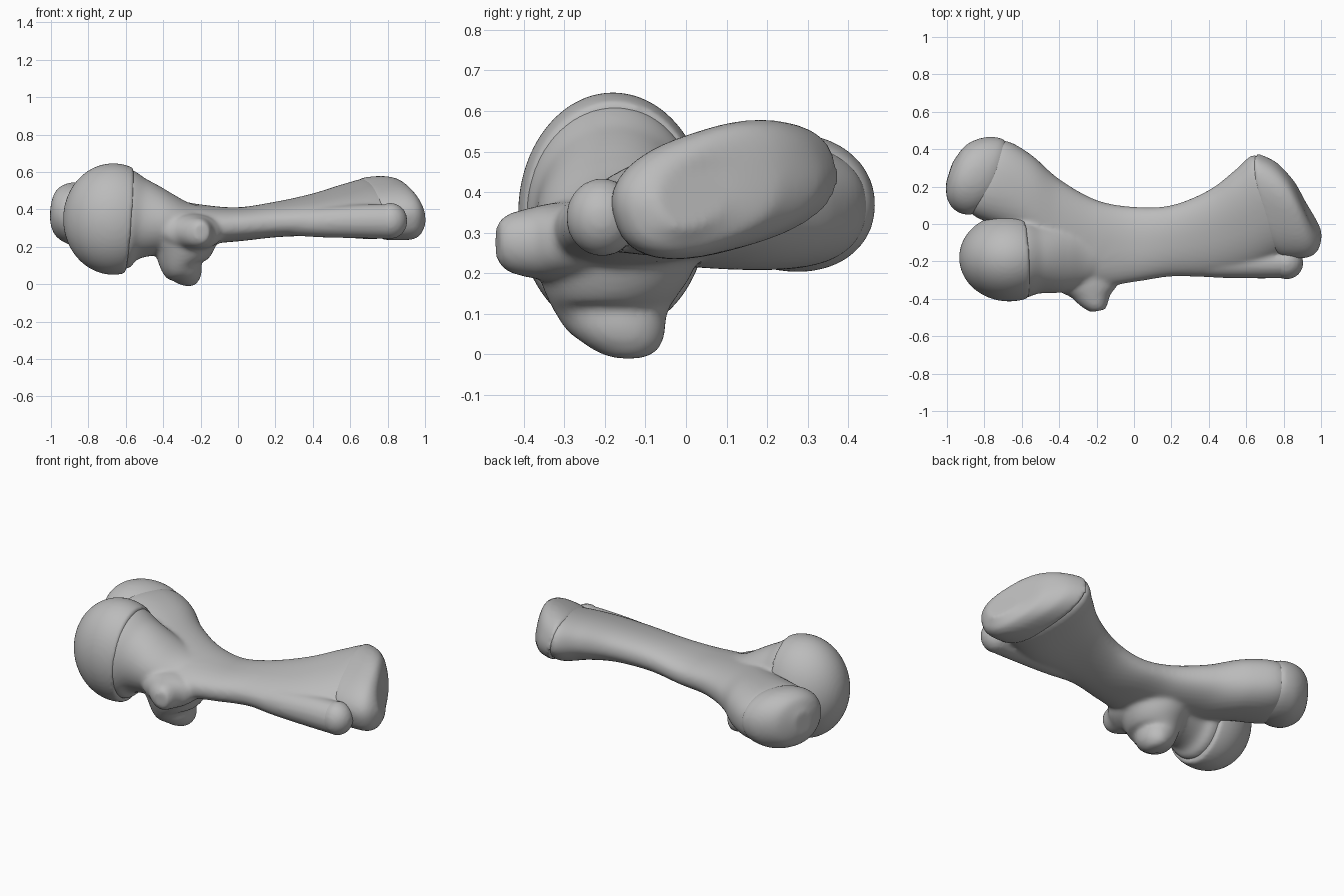
import bpy
import bmesh
import math
from mathutils import Vector, Matrix

cube = bpy.data.objects.get("Cube")
if cube:
    bpy.data.objects.remove(cube, do_unlink=True)

bone = bpy.data.materials.new("bone_grey")
bone.use_nodes = True
COLOUR = (0.5, 0.5, 0.5, 1)
bone.diffuse_color = COLOUR
bone.node_tree.nodes["Principled BSDF"].inputs["Base Color"].default_value = COLOUR

SIDES = 48
STEPS = 8


def oval(x, y, z, ry, rz):
    """Upright cross-section, facing along x."""
    return ((x, y + ry, z), (x, y - ry, z), rz)


def column(x, y, z, rx, ry):
    """Level cross-section, facing along z."""
    return ((x, y + ry, z), (x, y - ry, z), rx)


def spline(a, b, c, d, t):
    """Catmull-Rom value between b and c."""
    return 0.5 * (2 * b + (c - a) * t + (2 * a - 5 * b + 4 * c - d) * t * t
                  + (3 * b - a - 3 * c + d) * t ** 3)


def loft(bm, sections, power=2.0):
    """Skin a closed form through sections of (edge point, edge point, half thickness)."""
    keys = [(*a, *b, h) for a, b, h in sections]
    last = len(keys) - 1
    rows = []
    for i in range(last):
        near = [keys[max(0, min(last, i + k))] for k in (-1, 0, 1, 2)]
        for s in range(STEPS):
            rows.append([spline(*v, s / STEPS) for v in zip(*near)])
    rows.append(keys[-1])
    mids = [(Vector(r[:3]) + Vector(r[3:6])) / 2 for r in rows]
    rings = []
    for i, r in enumerate(rows):
        along = mids[min(i + 1, len(mids) - 1)] - mids[max(i - 1, 0)]
        u = (Vector(r[:3]) - Vector(r[3:6])) / 2
        w = u.cross(along).normalized() * r[6]
        ring = []
        for k in range(SIDES):
            c, s = math.cos(math.tau * k / SIDES), math.sin(math.tau * k / SIDES)
            cu = math.copysign(abs(c) ** (2 / power), c)
            sw = math.copysign(abs(s) ** (2 / power), s)
            ring.append(bm.verts.new(mids[i] + u * cu + w * sw))
        rings.append(ring)
    for p, q in zip(rings, rings[1:]):
        for k in range(SIDES):
            n = (k + 1) % SIDES
            bm.faces.new((p[k], p[n], q[n], q[k]))
    bm.faces.new(rings[0])
    bm.faces.new(rings[-1])


def ellipsoid(bm, centre, radii, turn=0):
    place = (Matrix.Translation(centre) @ Matrix.Rotation(math.radians(turn), 4, 'Z')
             @ Matrix.Diagonal((*radii, 1)))
    bmesh.ops.create_uvsphere(bm, u_segments=64, v_segments=40, radius=1, matrix=place)


def finish(bm, name, smooth):
    """Fuse the overlapping forms into one soft skin."""
    bmesh.ops.recalc_face_normals(bm, faces=bm.faces)
    mesh = bpy.data.meshes.new(name)
    bm.to_mesh(mesh)
    bm.free()
    mesh.materials.append(bone)
    mesh.shade_smooth()
    obj = bpy.data.objects.new(name, mesh)
    bpy.context.collection.objects.link(obj)
    fuse = obj.modifiers.new("fuse", 'REMESH')
    fuse.mode = 'VOXEL'
    fuse.voxel_size = .012
    fuse.use_smooth_shade = True
    soften = obj.modifiers.new("soften", 'SMOOTH')
    soften.factor = 0.5
    soften.iterations = smooth


# Shaft: flattened bar flaring to a tilted blade at one end
body = bmesh.new()
loft(body, [
    ((-.80, .41, .365), (-.90, .12, .385), .11),
    ((-.69, .445, .36), (-.85, .04, .38), .152),
    ((-.55, .37, .355), (-.62, -.06, .36), .15),
    ((-.40, .24, .35), (-.40, -.24, .33), .122),
    ((-.20, .128, .34), (-.20, -.33, .30), .103),
    ((.00, .092, .33), (.00, -.31, .31), .09),
    ((.20, .10, .37), (.20, -.28, .32), .09),
    ((.40, .18, .42), (.40, -.28, .32), .10),
    ((.54, .285, .46), (.60, -.25, .32), .122),
    ((.64, .365, .475), (.78, -.17, .33), .142),
    ((.72, .31, .465), (.88, -.13, .335), .11),
], 2.3)

# Neck that carries the ball
loft(body, [
    oval(-.72, -.18, .35, .19, .25),
    oval(-.59, -.18, .35, .215, .268),
    oval(-.51, -.175, .345, .197, .215),
    oval(-.38, -.17, .325, .195, .165),
    oval(-.25, -.15, .315, .175, .115),
    oval(-.08, -.12, .32, .13, .08),
])

# Lower trochanter
loft(body, [
    column(-.29, -.17, .30, .21, .22),
    column(-.295, -.175, .20, .17, .19),
    column(-.30, -.185, .11, .12, .142),
    column(-.277, -.165, .05, .088, .113),
    column(-.27, -.148, .01, .058, .078),
    column(-.27, -.142, -.01, .025, .035),
])

# Side process
loft(body, [
    ((-.30, -.15, .38), (-.30, -.15, .17), .20),
    ((-.235, -.31, .375), (-.235, -.31, .18), .165),
    ((-.215, -.39, .36), (-.215, -.39, .19), .10),
    ((-.20, -.44, .345), (-.20, -.44, .205), .062),
    ((-.195, -.465, .325), (-.195, -.465, .23), .04),
])

# Ridge along the front edge of the blade
loft(body, [
    oval(.10, -.20, .325, .06, .05),
    oval(.40, -.205, .33, .08, .078),
    oval(.65, -.207, .335, .084, .09),
    oval(.84, -.205, .335, .084, .094),
])
finish(body, "bone_shaft", 8)

# Ball, cut open on the neck side
ball = bmesh.new()
ellipsoid(ball, (-.667, -.18, .348), (.268, .234, .298))
cut = bmesh.ops.bisect_plane(ball, geom=ball.verts[:] + ball.edges[:] + ball.faces[:],
                             plane_co=(-.58, -.18, .348), plane_no=(1, .06, -.08),
                             clear_outer=True)
rim = [e for e in cut["geom_cut"] if isinstance(e, bmesh.types.BMEdge)]
bmesh.ops.edgeloop_fill(ball, edges=rim)
finish(ball, "ball_head", 5)

# Rear tuberosity beside the ball
knob = bmesh.new()
loft(knob, [
    ((-.67, .42, .36), (-.82, .06, .38), .145),
    ((-.71, .458, .36), (-.90, .05, .385), .166),
    ((-.80, .463, .36), (-.965, .08, .39), .168),
    ((-.90, .42, .36), (-1.0, .14, .39), .135),
    ((-.97, .33, .37), (-1.005, .22, .385), .07),
], 2.1)
finish(knob, "rear_tuberosity", 6)

# Large end cap of the blade
cap = bmesh.new()
loft(cap, [
    ((.65, .345, .47), (.76, -.14, .33), .135),
    ((.655, .368, .478), (.81, -.172, .328), .146),
    ((.76, .315, .485), (.93, -.17, .328), .15),
    ((.85, .22, .465), (.985, -.13, .33), .128),
    ((.915, .09, .42), (1.005, -.06, .35), .07),
], 2.5)
finish(cap, "blade_end_cap", 6)

# Small end cap of the front ridge
tip = bmesh.new()
ellipsoid(tip, (.815, -.207, .338), (.09, .088, .096), -25)
finish(tip, "ridge_end_cap", 4)
